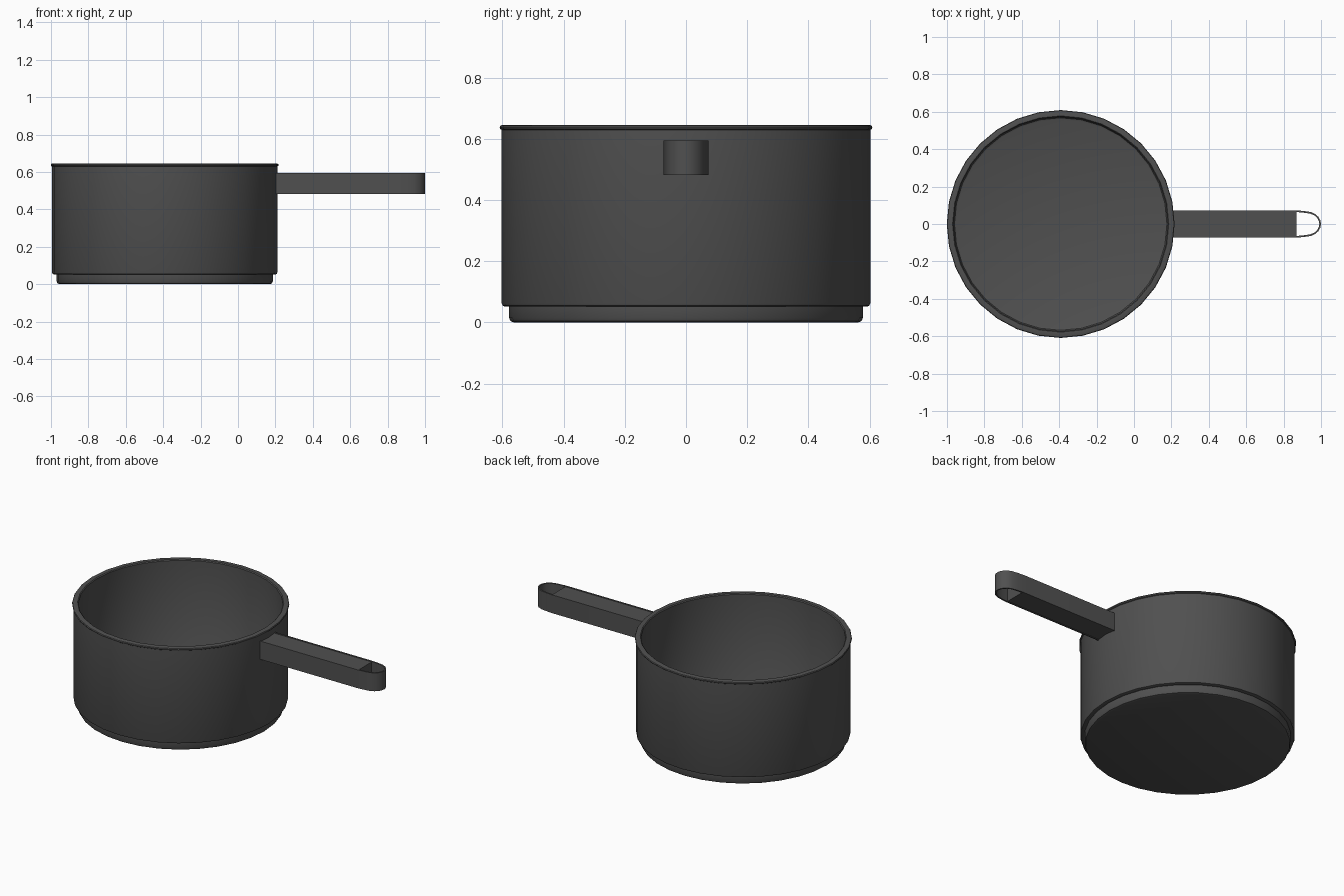
import bpy, bmesh, math
from mathutils import Vector

if "Cube" in bpy.data.objects:
    bpy.data.objects.remove(bpy.data.objects["Cube"])

CX, SIDES = -0.392, 32
dark = bpy.data.materials.new("dark_metal")
dark.diffuse_color = (0.08, 0.08, 0.08, 1)
dark.use_nodes = True
dark.node_tree.nodes["Principled BSDF"].inputs["Base Color"].default_value = dark.diffuse_color


def finish(name, bm):
    bmesh.ops.recalc_face_normals(bm, faces=bm.faces)
    mesh = bpy.data.meshes.new(name)
    bm.to_mesh(mesh)
    bm.free()
    mesh.materials.append(dark)
    ob = bpy.data.objects.new(name, mesh)
    bpy.context.collection.objects.link(ob)
    bpy.ops.object.select_all(action='DESELECT')
    ob.select_set(True)
    bpy.context.view_layer.objects.active = ob
    bpy.ops.object.shade_smooth_by_angle(angle=math.radians(35))
    return ob


def lathe(name, profile):
    # profile of (radius, z) spun around the pot axis
    bm = bmesh.new()
    verts = [bm.verts.new((r, 0, z)) for r, z in profile]
    edges = [bm.edges.new(p) for p in zip(verts, verts[1:])]
    bmesh.ops.spin(bm, geom=verts + edges, cent=(0, 0, 0), axis=(0, 0, 1),
                   angle=math.tau, steps=SIDES, use_duplicate=False)
    bmesh.ops.remove_doubles(bm, verts=bm.verts, dist=0.0005)
    bmesh.ops.translate(bm, verts=bm.verts, vec=(CX, 0, 0))
    return finish(name, bm)


def prism(name, outline, z0, z1):
    bm = bmesh.new()
    face = bm.faces.new([bm.verts.new((x, y, z0)) for x, y in outline])
    ext = bmesh.ops.extrude_face_region(bm, geom=[face], use_keep_orig=True)
    top = [v for v in ext["geom"] if isinstance(v, bmesh.types.BMVert)]
    bmesh.ops.translate(bm, verts=top, vec=(0, 0, z1 - z0))
    return finish(name, bm)


# Pot: stepped base disc, straight wall, rolled lip, hollow inside
lathe("pot", [
    (0, 0), (0.562, 0), (0.573, 0.004), (0.578, 0.015), (0.578, 0.052),
    (0.592, 0.052), (0.599, 0.055), (0.602, 0.062), (0.602, 0.629),
    (0.607, 0.632), (0.609, 0.638), (0.606, 0.643), (0.600, 0.645),
    (0.578, 0.645), (0.573, 0.640), (0.573, 0.085), (0.568, 0.076),
    (0.558, 0.072), (0, 0.072)])

# Handle band: thin strip running out, around the hanging loop and back
half = [(0.195, 0.073), (0.87, 0.073), (0.91, 0.069), (0.945, 0.064),
        (0.97, 0.053), (0.987, 0.037), (0.997, 0.018), (1.0, 0)]
outer = [Vector(p) for p in half + [(x, -y) for x, y in half[-2::-1]]]
inner = []
for i, p in enumerate(outer):
    t = outer[min(i + 1, len(outer) - 1)] - outer[max(i - 1, 0)]
    inner.append(p + Vector((t.y, -t.x)).normalized() * 0.009)
prism("handle_band", [*outer, *reversed(inner)], 0.482, 0.595)

# Handle core: solid filling between the two sides of the band
prism("handle_core", [(0.195, -0.066), (0.87, -0.066), (0.87, 0.066), (0.195, 0.066)],
      0.485, 0.592)
